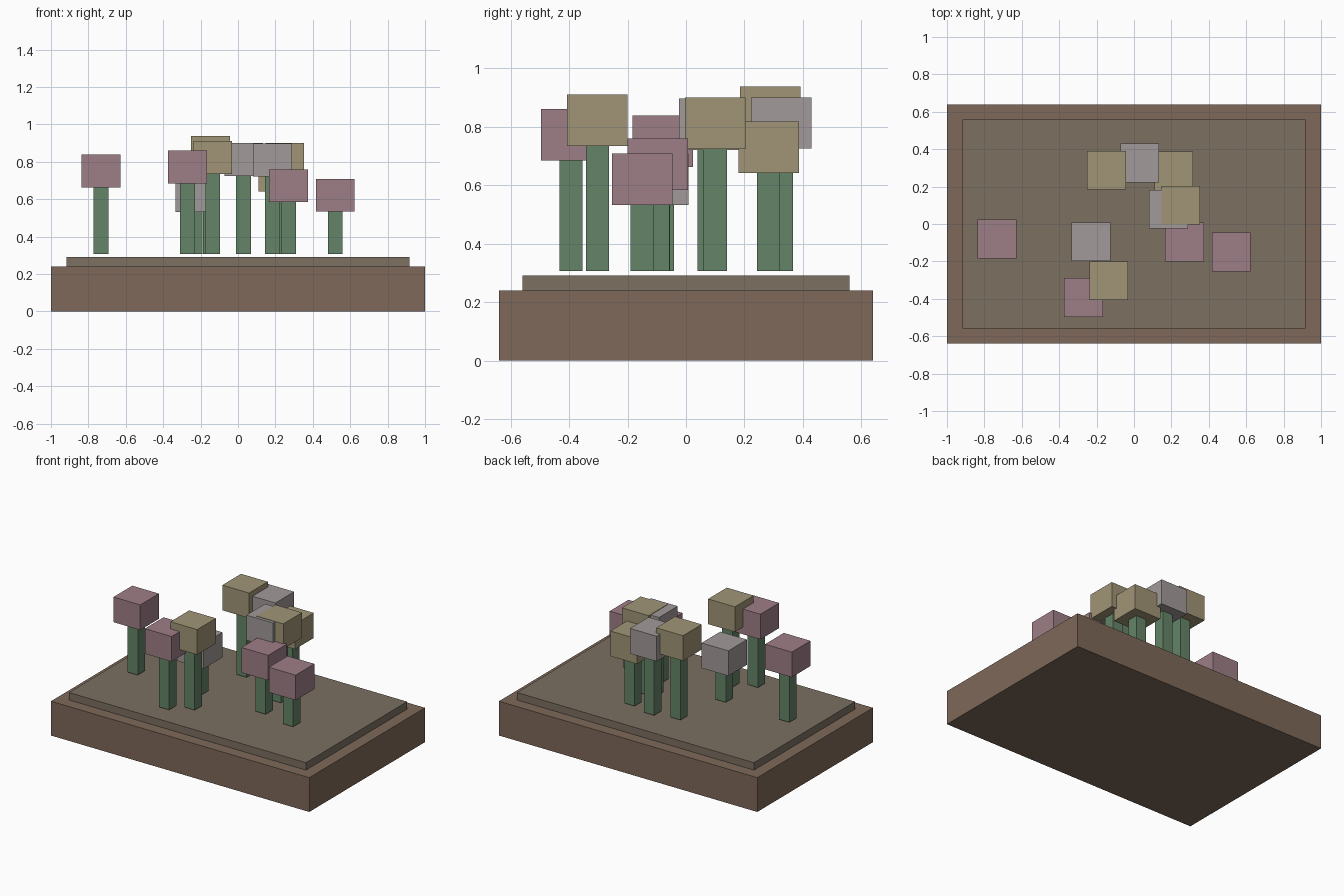
import bpy

if "Cube" in bpy.data.objects:
    bpy.data.objects.remove(bpy.data.objects["Cube"])


def material(name, rgb):
    m = bpy.data.materials.new(name)
    m.diffuse_color = (*rgb, 1.0)
    m.use_nodes = True
    m.node_tree.nodes["Principled BSDF"].inputs["Base Color"].default_value = m.diffuse_color
    return m


def box(name, x, y, z0, z1, sx, sy, mat):
    bpy.ops.mesh.primitive_cube_add(size=1, location=(x, y, (z0 + z1) / 2))
    ob = bpy.context.object
    ob.name = name
    ob.scale = (sx, sy, z1 - z0)
    bpy.ops.object.transform_apply(location=False, rotation=False, scale=True)
    ob.data.materials.append(mat)
    return ob


wood = material("wood", (0.21, 0.14, 0.10))
soil = material("soil", (0.20, 0.16, 0.12))
green = material("stem_green", (0.13, 0.23, 0.14))
petals = {
    "pink": material("petal_pink", (0.34, 0.21, 0.24)),
    "yellow": material("petal_yellow", (0.35, 0.30, 0.18)),
    "white": material("petal_white", (0.36, 0.32, 0.32)),
}

# Planter and raised soil bed
box("planter_box", 0, 0, 0, 0.24, 2.0, 1.28, wood)
box("soil_bed", 0, 0, 0.24, 0.292, 1.836, 1.118, soil)

# Flowers: colour, x, y, top of the blossom
flowers = [
    ("pink", -0.732, -0.080, 0.839),
    ("pink", -0.270, -0.393, 0.861),
    ("yellow", -0.135, -0.303, 0.911),
    ("white", -0.230, -0.095, 0.708),
    ("yellow", -0.147, 0.288, 0.938),
    ("white", 0.030, 0.326, 0.901),
    ("yellow", 0.212, 0.283, 0.818),
    ("white", 0.185, 0.079, 0.897),
    ("yellow", 0.250, 0.100, 0.900),
    ("pink", 0.270, -0.096, 0.760),
    ("pink", 0.520, -0.150, 0.709),
]
HEAD, HEAD_H, STEM = 0.207, 0.176, 0.079
for i, (colour, x, y, top) in enumerate(flowers, 1):
    box(f"stem_{i}", x, y, 0.306, top - HEAD_H, STEM, STEM, green)
    box(f"blossom_{i}", x, y, top - HEAD_H, top, HEAD, HEAD, petals[colour])
